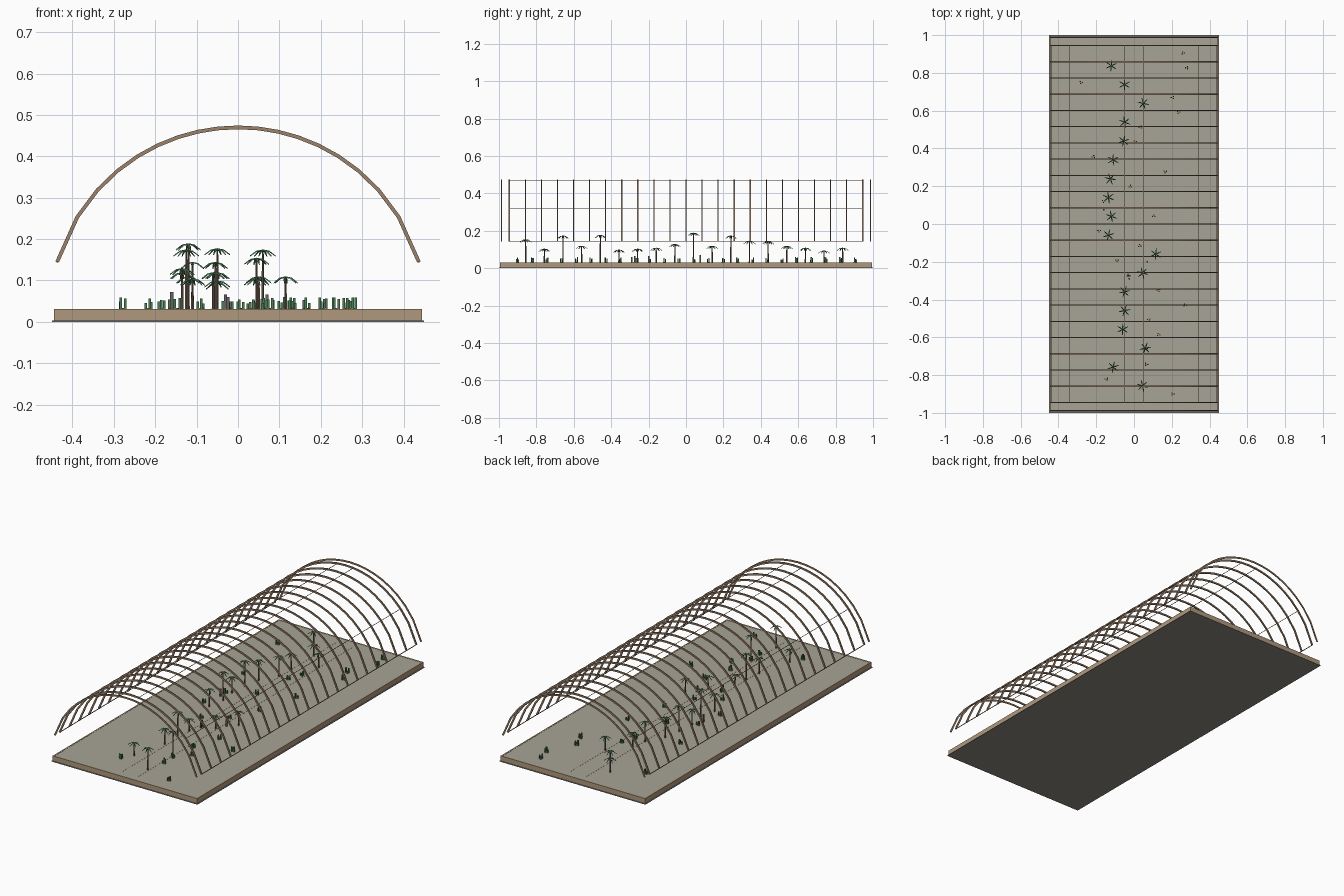
import bpy, bmesh, math, random
from mathutils import Matrix, Vector

random.seed(4)
cube = bpy.data.objects.get("Cube")
if cube:
    bpy.data.objects.remove(cube, do_unlink=True)


def material(name, r, g, b):
    m = bpy.data.materials.new(name)
    m.use_nodes = True
    m.diffuse_color = (r, g, b, 1)
    m.node_tree.nodes["Principled BSDF"].inputs["Base Color"].default_value = (r, g, b, 1)
    return m


SOIL = material("grey soil", 0.39, 0.375, 0.305)
TAN = material("tan wood", 0.43, 0.315, 0.205)
BROWN = material("brown rib wood", 0.33, 0.225, 0.145)
UNDER = material("grey underside", 0.26, 0.25, 0.22)
SLATE = material("dark slate", 0.13, 0.125, 0.12)
BARK = material("dark bark", 0.17, 0.115, 0.08)
LEAF = material("palm green", 0.075, 0.25, 0.11)
SHRUB = material("shrub green", 0.065, 0.2, 0.09)
RUST = material("rust litter", 0.42, 0.22, 0.06)


def finish(name, bm, mat):
    bmesh.ops.recalc_face_normals(bm, faces=bm.faces)
    me = bpy.data.meshes.new(name)
    bm.to_mesh(me)
    bm.free()
    me.materials.append(mat)
    ob = bpy.data.objects.new(name, me)
    bpy.context.collection.objects.link(ob)


def box(bm, centre, size, turn=0.0):
    mat = Matrix.Translation(centre) @ Matrix.Rotation(turn, 4, "Z") @ Matrix.Diagonal((*size, 1))
    bmesh.ops.create_cube(bm, size=1, matrix=mat)


# Base: underside plate, soil bed and wooden rim
GROUND = 0.03
bm = bmesh.new()
box(bm, (0, 0, 0.0015), (0.9, 2, 0.003))
finish("base_plate", bm, UNDER)
bm = bmesh.new()
box(bm, (0, 0, 0.0165), (0.874, 1.974, 0.027))
finish("soil_bed", bm, SOIL)
bm = bmesh.new()
for s in (-1, 1):
    box(bm, (s * 0.441, 0, 0.017), (0.008, 1.99, 0.028))
    box(bm, (0, s * 0.991, 0.017), (0.89, 0.008, 0.028))
finish("wooden_rim", bm, TAN)

# Thin path edging along the middle of the bed
bm = bmesh.new()
for s in (-1, 1):
    box(bm, (s * 0.05, 0, GROUND), (0.003, 1.89, 0.001))
finish("path_edging", bm, BROWN)

# Arched ribs: a circular arc divided evenly across the width
HALF, FOOT, RISE = 0.437, 0.145, 0.325
RADIUS = (HALF ** 2 + RISE ** 2) / (2 * RISE)
CENTRE = FOOT + RISE - RADIUS


def arc_height(x):
    return CENTRE + math.sqrt(RADIUS ** 2 - x ** 2)


def arch(bm, y, width, depth):
    rings = []
    for i in range(19):
        x = HALF * (i - 9) / 9
        out = Vector((x, 0, arc_height(x) - CENTRE)).normalized()
        mid = Vector((x, y, arc_height(x)))
        ring = []
        for a, b in ((-1, -1), (1, -1), (1, 1), (-1, 1)):
            ring.append(bm.verts.new(mid + out * a * depth / 2 + Vector((0, b * width / 2, 0))))
        rings.append(ring)
    for r, q in zip(rings, rings[1:]):
        for k in range(4):
            bm.faces.new((r[k], r[(k + 1) % 4], q[(k + 1) % 4], q[k]))
    bm.faces.new(rings[0])
    bm.faces.new(rings[-1])


bm = bmesh.new()
for i in range(-11, 12):
    arch(bm, i * 0.0859, 0.006, 0.009)
finish("arched_ribs", bm, BROWN)
bm = bmesh.new()
for s in (-1, 1):
    arch(bm, s * 0.987, 0.004, 0.009)
finish("end_ribs", bm, BROWN)

# Long rails tying the ribs together
bm = bmesh.new()
for s in (-1, 1):
    box(bm, (s * HALF, 0, FOOT), (0.003, 1.89, 0.003))
    for k in (1, 7):
        x = HALF * k / 9
        box(bm, (s * x, 0, arc_height(x)), (0.002, 1.89, 0.002))
finish("long_rails", bm, BROWN)

# Palms: x across the bed and top height, set out at even steps from the front
PALMS = [(.045, .155), (-.11, .105), (.06, .175), (-.06, .12), (-.05, .178), (-.05, .10),
         (.045, .105), (.115, .11), (-.135, .13), (-.12, .19), (-.135, .12), (-.125, .175),
         (-.11, .145), (-.055, .145), (-.05, .12), (.05, .11), (-.05, .095), (-.12, .11)]
trunks, fronds = bmesh.new(), bmesh.new()
for i, (x, top) in enumerate(PALMS):
    y = -0.857 + i * 0.0997
    tall = top - 0.004 - GROUND
    bmesh.ops.create_cone(trunks, cap_ends=True, segments=6, radius1=0.004, radius2=0.0025,
                          depth=tall, matrix=Matrix.Translation((x, y, GROUND + tall / 2)))
    spin = random.random() * math.pi
    hub = Vector((x, y, top))
    for k in range(6):
        a = spin + k * math.pi / 3
        along = Vector((math.cos(a), math.sin(a), 0))
        side = Vector((-along.y, along.x, 0))
        # each frond is a drooping three-sided blade
        rows = []
        for reach, drop, half in ((0, 0, 0.002), (0.016, -0.003, 0.003), (0.031, -0.014, 0.001)):
            p = hub + along * reach + Vector((0, 0, drop))
            low = p - Vector((0, 0, 0.003))
            rows.append([fronds.verts.new(v) for v in (low + side * half, p, low - side * half)])
        for r, q in zip(rows, rows[1:]):
            for j in range(3):
                fronds.faces.new((r[j], r[(j + 1) % 3], q[(j + 1) % 3], q[j]))
        fronds.faces.new(rows[-1])
finish("palm_trunks", trunks, BARK)
finish("palm_fronds", fronds, LEAF)

# Low shrubs: clusters of short upright stems with litter beside them
SHRUBS = [.205, -.145, .065, .065, .13, .08, .27, .13, -.03, -.09, .03, -.185, .105, -.16,
          -.02, .165, -.215, .005, .035, .235, .205, -.28, .28, .26]
stems, litter = bmesh.new(), bmesh.new()
for i, x in enumerate(SHRUBS):
    y = -0.9 + i * 0.0785
    for k in range(3):
        h = random.uniform(0.014, 0.03)
        a = k * math.tau / 3 + i
        box(stems, (x + 0.008 * math.cos(a), y + 0.006 * math.sin(a), GROUND + h / 2),
            (0.006, 0.006, h))
    box(litter, (x, y, GROUND + 0.002), (0.016, 0.007, 0.004), i)
finish("shrub_stems", stems, SHRUB)
finish("shrub_litter", litter, RUST)

# Small upright stakes among the plants
bm = bmesh.new()
for x, y, h in ((-.16, .075, .042), (-.03, -.275, .036), (.07, -.2, .036), (-.025, -.29, .03)):
    box(bm, (x, y, GROUND + h / 2), (0.008, 0.008, h))
finish("garden_stakes", bm, SLATE)
